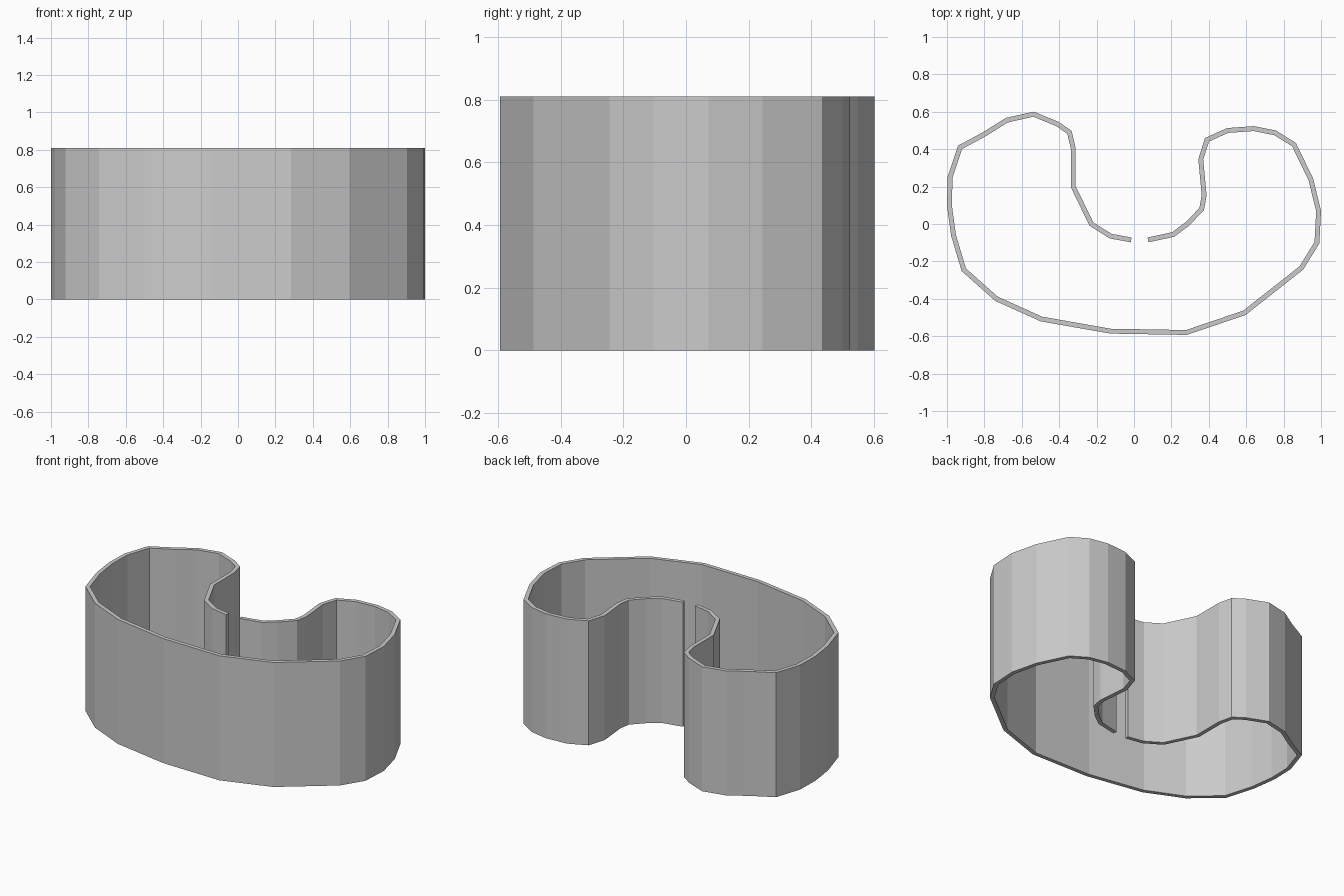
import bpy, bmesh

HEIGHT = 0.81
THICK = 0.026

# Plan-view centre line of the wall, from one free end round to the other
PATH = [
    (-0.015, -0.085), (-0.125, -0.065), (-0.228, 0.0), (-0.325, 0.2),
    (-0.325, 0.405), (-0.345, 0.49), (-0.41, 0.535), (-0.537, 0.587),
    (-0.68, 0.555), (-0.80, 0.48), (-0.93, 0.41), (-0.983, 0.25),
    (-0.987, 0.10), (-0.965, -0.06), (-0.91, -0.245), (-0.735, -0.40),
    (-0.495, -0.508), (-0.125, -0.573), (0.28, -0.58), (0.59, -0.475),
    (0.895, -0.235), (0.978, -0.10), (0.987, 0.07), (0.945, 0.24),
    (0.855, 0.425), (0.755, 0.487), (0.64, 0.51), (0.50, 0.50),
    (0.39, 0.45), (0.357, 0.345), (0.375, 0.155), (0.362, 0.08),
    (0.285, 0.0), (0.21, -0.056), (0.075, -0.085),
]

# Wall sheet: one flat quad per path segment
bm = bmesh.new()
low = [bm.verts.new((x, y, 0)) for x, y in PATH]
high = [bm.verts.new((x, y, HEIGHT)) for x, y in PATH]
for i in range(len(PATH) - 1):
    bm.faces.new((low[i], low[i + 1], high[i + 1], high[i]))
mesh = bpy.data.meshes.new("curved_wall")
bm.to_mesh(mesh)
bm.free()
wall = bpy.data.objects.new("curved_wall", mesh)
bpy.context.collection.objects.link(wall)

# Even thickness on both sides of the centre line
solid = wall.modifiers.new("thickness", 'SOLIDIFY')
solid.thickness = THICK
solid.offset = 0
solid.use_even_offset = True
